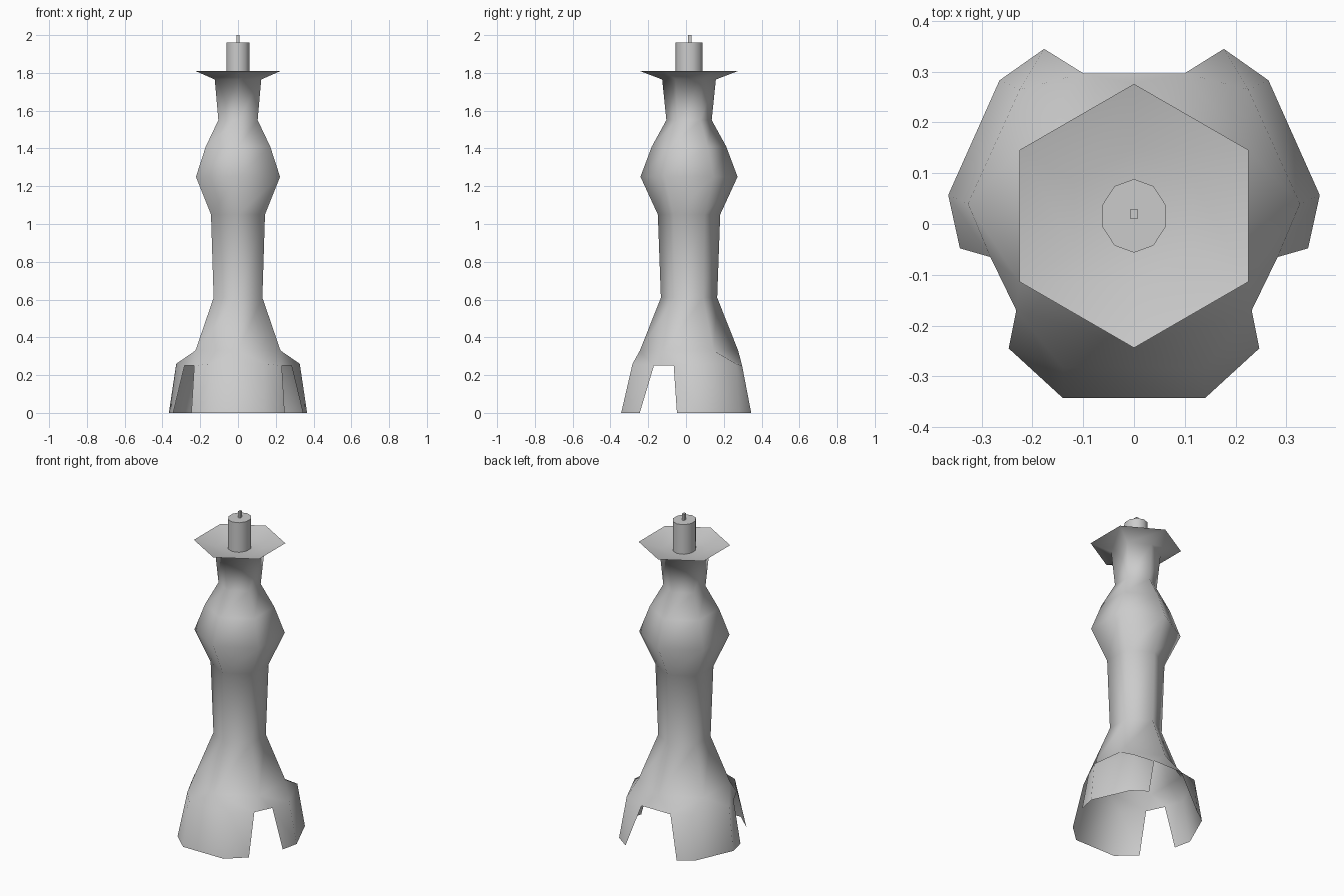
import bpy, bmesh, math

if "Cube" in bpy.data.objects:
    bpy.data.objects.remove(bpy.data.objects["Cube"])

CY = 0.016  # axis of the stem in y


def finish(name, bm, angle=60, recalc=True):
    if recalc:
        bmesh.ops.recalc_face_normals(bm, faces=bm.faces)
    me = bpy.data.meshes.new(name)
    bm.to_mesh(me)
    bm.free()
    ob = bpy.data.objects.new(name, me)
    bpy.context.collection.objects.link(ob)
    bpy.ops.object.select_all(action='DESELECT')
    bpy.context.view_layer.objects.active = ob
    ob.select_set(True)
    bpy.ops.object.shade_smooth_by_angle(angle=math.radians(angle))
    return ob


def hexagon(bm, r, z):
    # first corner at the front, then counter-clockwise
    return [bm.verts.new((r * math.sin(math.pi * i / 3),
                          CY - r * math.cos(math.pi * i / 3), z)) for i in range(6)]


def bridge(bm, a, b):
    n = len(a)
    for i in range(n):
        j = (i + 1) % n
        bm.faces.new((a[i], a[j], b[j], b[i]))


# Hexagonal stem with drip pan, flared into three feet
bm = bmesh.new()
profile = [(0.26, 0.33), (0.149, 0.61), (0.165, 1.05), (0.257, 1.25), (0.197, 1.41),
           (0.12, 1.55), (0.142, 1.765), (0.26, 1.81), (0.135, 1.775)]
rings = [hexagon(bm, r, z) for r, z in profile]
for low, high in zip(rings, rings[1:]):
    bridge(bm, low, high)
bm.faces.new(rings[-1])

# Knee ring: right half listed front to back, mirrored to the left
knee_half = [(0.14, -0.283, 0.26), (0.232, -0.17, 0.25), (0.283, -0.065, 0.25),
             (0.327, 0.04, 0.26), (0.225, 0.265, 0.26), (0.10, 0.297, 0.25)]
right = [bm.verts.new(p) for p in knee_half]
left = [bm.verts.new((-x, y, z)) for x, y, z in knee_half]
h = rings[0]
for k, c in ((right, (h[0], h[1], h[2], h[3])), (left, (h[0], h[5], h[4], h[3]))):
    for f in ((c[0], k[0], k[1], c[1]), (c[1], k[1], k[2]), (c[1], k[2], k[3]),
              (c[1], k[3], c[2]), (c[2], k[3], k[4]), (c[2], k[4], k[5], c[3])):
        bm.faces.new(f)
bm.faces.new((h[0], left[0], right[0]))
bm.faces.new((h[3], right[5], left[5]))

# Feet reaching the ground
foot_half = [(0.14, -0.343), (0.247, -0.245), (0.343, -0.048),
             (0.366, 0.057), (0.265, 0.283), (0.177, 0.345)]
fr = [bm.verts.new((x, y, 0)) for x, y in foot_half]
fl = [bm.verts.new((-x, y, 0)) for x, y in foot_half]
for k, f in ((right, fr), (left, fl)):
    for i in (0, 2, 3, 4):
        bm.faces.new((k[i], f[i], f[i + 1], k[i + 1]))
bm.faces.new((left[0], fl[0], fr[0], right[0]))
finish("candle_holder", bm, 62)

# Candle
bm = bmesh.new()
bmesh.ops.create_cone(bm, cap_ends=True, segments=10, radius1=1, radius2=1, depth=1)
for v in bm.verts:
    top = v.co.z > 0
    a = math.atan2(v.co.y, v.co.x)
    a = round((a - math.pi / 2) / (math.pi / 5)) * math.pi / 5 + math.pi / 2
    v.co = (0.065 * math.cos(a), CY + 0.0725 * math.sin(a), 1.96 if top else 1.772)
finish("candle", bm, 45)

# Wick
bm = bmesh.new()
bmesh.ops.create_cube(bm, size=1)
for v in bm.verts:
    v.co = (v.co.x * 0.014, 0.02 + v.co.y * 0.02, 1.975 + v.co.z * 0.05)
finish("wick", bm, 30)
